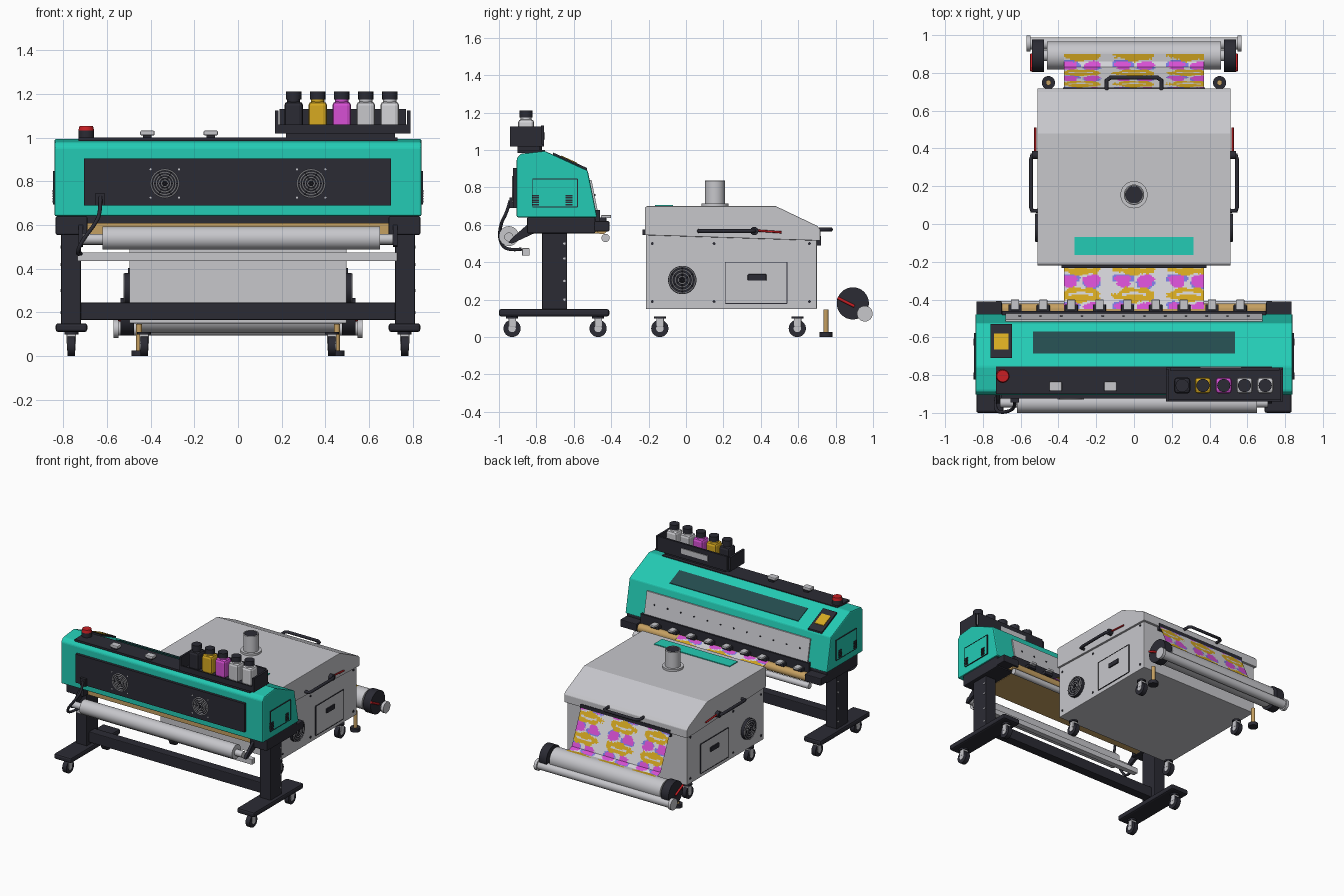
import bpy, bmesh, math, random
from mathutils import Vector, Matrix

random.seed(4)
if "Cube" in bpy.data.objects:
    bpy.data.objects.remove(bpy.data.objects["Cube"])


def material(name, rgb):
    m = bpy.data.materials.new(name)
    m.use_nodes = True
    m.diffuse_color = (*rgb, 1)
    m.node_tree.nodes["Principled BSDF"].inputs["Base Color"].default_value = (*rgb, 1)
    return m


TEAL = material("teal", (0.017, 0.60, 0.46))
GLASS = material("dark_teal", (0.017, 0.07, 0.076))
GREY = material("light_grey", (0.57, 0.57, 0.60))
BLACK = material("charcoal", (0.024, 0.024, 0.034))
TAN = material("tan", (0.56, 0.35, 0.12))
YELLOW = material("yellow", (0.68, 0.40, 0.015))
PINK = material("magenta", (0.68, 0.08, 0.66))
BLUE = material("blue", (0.2, 0.2, 0.75))
RED = material("red", (0.58, 0.013, 0.017))
WHITE = material("film_white", (0.66, 0.66, 0.69))
AXES = {"x": Matrix.Rotation(math.pi / 2, 4, "Y"),
        "y": Matrix.Rotation(math.pi / 2, 4, "X"), "z": Matrix()}


def finish(name, bm, mat, bevel=0, smooth=False):
    me = bpy.data.meshes.new(name)
    bmesh.ops.recalc_face_normals(bm, faces=bm.faces)
    bm.to_mesh(me)
    bm.free()
    me.materials.append(mat)
    if smooth:
        for p in me.polygons:
            p.use_smooth = len(p.vertices) == 4
    ob = bpy.data.objects.new(name, me)
    bpy.context.collection.objects.link(ob)
    if bevel:
        mod = ob.modifiers.new("bevel", "BEVEL")
        mod.width, mod.segments = bevel, 2
    return ob


def box(name, x, y, z, mat, bevel=0):
    """Box from (low, high) ranges on each axis."""
    bm = bmesh.new()
    bmesh.ops.create_cube(bm, size=1)
    for v in bm.verts:
        v.co = [sum(r) / 2 + c * (r[1] - r[0]) for r, c in zip((x, y, z), v.co)]
    return finish(name, bm, mat, bevel)


def cyl(name, axis, at, r, length, mat, r2=None, sides=32):
    bm = bmesh.new()
    bmesh.ops.create_cone(bm, cap_ends=True, segments=sides, radius1=r, radius2=r if r2 is None else r2,
                          depth=length, matrix=Matrix.Translation(at) @ AXES[axis])
    return finish(name, bm, mat, smooth=True)


def profile(name, pts, x0, x1, mat, bevel=0):
    """Side outline of (y, z) points extruded along x."""
    bm = bmesh.new()
    f = bm.faces.new([bm.verts.new((x0, y, z)) for y, z in pts])
    ext = bmesh.ops.extrude_face_region(bm, geom=[f])
    bmesh.ops.translate(bm, vec=(x1 - x0, 0, 0),
                        verts=[v for v in ext["geom"] if isinstance(v, bmesh.types.BMVert)])
    return finish(name, bm, mat, bevel)


def tube(name, pts, r, mat, curved=False):
    cu = bpy.data.curves.new(name, "CURVE")
    cu.dimensions, cu.bevel_depth, cu.bevel_resolution, cu.use_fill_caps = "3D", r, 3, True
    sp = cu.splines.new("NURBS" if curved else "POLY")
    sp.points.add(len(pts) - 1)
    for p, co in zip(sp.points, pts):
        p.co = (*co, 1)
    if curved:
        sp.use_endpoint_u, sp.order_u = True, 3
    cu.materials.append(mat)
    ob = bpy.data.objects.new(name, cu)
    bpy.context.collection.objects.link(ob)


def ring(name, axis, at, r, mat, minor=0.003):
    n = 32
    turn = Matrix.Translation(at) @ AXES[axis]
    tube(name, [turn @ Vector((r * math.cos(i * math.tau / n), r * math.sin(i * math.tau / n), 0))
                for i in range(n + 1)], minor, mat)


def fan(name, axis, at, radii):
    for r in radii:
        ring(name + "_ring", axis, at, r, GREY)
    for i in range(3):
        a = i * math.pi / 3
        d = AXES[axis] @ Vector((math.cos(a), math.sin(a), 0)) * max(radii)
        tube(name + "_spoke", [Vector(at) - d, Vector(at) + d], 0.003, BLACK)


def outline(name, x, y, z, mat=BLACK, t=0.004):
    """Thin rectangular frame on a side wall."""
    for a in y:
        box(name + "_upright", x, (a - t / 2, a + t / 2), z, mat)
    for a in z:
        box(name + "_rail", x, y, (a - t / 2, a + t / 2), mat)


def caster(x, y):
    cyl("caster_wheel", "x", (x, y, 0.046), 0.046, 0.034, BLACK)
    cyl("caster_hub", "x", (x, y, 0.046), 0.02, 0.04, GREY)
    box("caster_fork", (x - 0.022, x + 0.022), (y - 0.018, y + 0.022), (0.055, 0.105), GREY, 0.005)
    cyl("caster_swivel", "z", (x, y, 0.105), 0.032, 0.012, BLACK)


def side(s, a, b):
    return tuple(sorted((s * a, s * b)))


# Printer housing
profile("printer_housing", [(-.905, .64), (-.905, .955), (-.885, .98), (-.755, .995),
                            (-.525, .89), (-.475, .64)], -.84, .84, TEAL, .008)
box("top_strip", (-.73, .73), (-.9, -.755), (.985, 1.0), BLACK)
box("front_panel", (-.705, .70), (-.925, -.9), (.69, .905), BLACK)
for x in (-.335, .335):
    fan("front_fan", "y", (x, -.926, .79), (.015, .027, .039, .051, .063))
    for dx in (-.065, .065):
        for dz in (-.065, .065):
            cyl("fan_screw", "y", (x + dx, -.926, .79 + dz), .005, .006, GREY, sides=8)


def slope_plate(name, x0, x1, y0, y1, h, mat):
    top = lambda y: .995 - .4565 * (y + .755)
    profile(name, [(y0, top(y0)), (y1, top(y1)), (y1, top(y1) + h), (y0, top(y0) + h)], x0, x1, mat)


slope_plate("window", -.535, .535, -.685, -.57, .004, GLASS)
slope_plate("display_frame", -.76, -.645, -.71, -.53, .012, BLACK)
slope_plate("display_screen", -.74, -.665, -.665, -.58, .016, YELLOW)
cyl("button_base", "z", (-.695, -.805, 1.015), .036, .035, BLACK)
cyl("stop_button", "z", (-.695, -.805, 1.043), .036, .022, RED, .031)
for x in (-.415, -.125):
    box("lid_latch", (x - .033, x + .033), (-.885, -.835), (1.01, 1.032), GREY, .006)
    box("latch_foot", (x - .02, x + .02), (-.88, -.83), (.995, 1.012), BLACK)
for s in (-1, 1):
    box("side_hatch", side(s, .83, .845), (-.82, -.58), (.695, .845), TEAL)
    outline("side_hatch_edge", side(s, .84, .847), (-.82, -.58), (.695, .845))
    for y in (-.805, -.625):
        for i in range(5):
            z = .708 + i * .012
            box("side_vent", side(s, .84, .849), (y - .018, y + .018), (z - .004, z + .004), BLACK)

# Feed side of the printer
back = lambda z, d: (-.525 + (.89 - z) * .2 + d, z)
profile("feed_plate", [back(.68, 0), back(.84, 0), back(.84, .01), back(.68, .01)], -.68, .68, GREY)
for i in range(12):
    cyl("plate_screw", "y", (-.605 + i * .11, back(.76, .01)[0], .76), .006, .008, BLACK, sides=8)
box("feed_bar", (-.70, .70), (-.50, -.46), (.60, .68), BLACK)
cyl("platen", "x", (.015, -.45, .58), .03, 1.45, TAN)
box("platen_bed", (-.69, .69), (-.80, -.45), (.555, .61), TAN)
cyl("rear_tension_bar", "x", (0, -.43, .53), .022, 1.46, GREY)
for i in range(9):
    x = -.63 + i * .149
    box("clamp_lever", (x - .035, x + .035), (-.48, -.425), (.615, .64), BLACK, .006)
    box("clamp_tip", (x - .022, x + .022), (-.455, -.40), (.636, .652), GREY, .004)

# Stand
for s in (-1, 1):
    box("stand_bracket", side(s, .69, .835), (-.85, -.485), (.555, .64), BLACK, .006)
    box("bracket_nose", side(s, .70, .835), (-.49, -.41), (.565, .62), BLACK, .005)
    box("stand_column", side(s, .72, .81), (-.77, -.635), (.14, .56), BLACK, .005)
    box("stand_foot", side(s, .69, .835), (-1.0, -.41), (.11, .15), BLACK, .012)
    for y in (-.93, -.47):
        caster(s * .763, y)
    for z in (.2, .3, .42, .5):
        cyl("column_bolt", "x", (s * .81, -.65, z), .007, .006, GREY, sides=8)
box("stand_crossbar", (-.73, .73), (-.74, -.67), (.165, .245), BLACK, .005)

# Front supply roll, bar and cable
cyl("supply_roll", "x", (.015, -.947, .54), .053, 1.27, GREY)
cyl("supply_core", "x", (0, -.947, .535), .024, 1.42, GREY)
for s in (-1, 1):
    profile("roll_arm", [(-.85, .60), (-.93, .53), (-.95, .505), (-.93, .50), (-.80, .56)],
            s * .71, s * .73, BLACK)
box("square_bar", (-.735, .73), (-.876, -.836), (.435, .475), GREY, .003)
box("cable_plug", (-.655, -.61), (-.945, -.92), (.69, .745), BLACK)
tube("power_cable", [(-.63, -.94, .73), (-.63, -.96, .66), (-.65, -.99, .61), (-.72, -1.0, .52),
                     (-.74, -.96, .46), (-.72, -.88, .47)], .009, BLACK, True)

# Ink tray and bottles
box("tray_floor", (.17, .79), (-.94, -.76), (1.02, 1.03), BLACK)
box("tray_front", (.17, .79), (-.94, -.93), (1.02, 1.06), BLACK)
box("tray_back", (.19, .77), (-.775, -.76), (1.02, 1.13), BLACK)
for x in (.17, .775):
    box("tray_end", (x, x + .015), (-.94, -.77), (1.02, 1.125), BLACK)
box("tray_label", (.35, .57), (-.76, -.755), (1.055, 1.095), GREY)
box("tray_support", (.22, .72), (-.90, -.78), (.995, 1.022), BLACK)
for i, m in enumerate((BLACK, YELLOW, PINK, GREY, WHITE)):
    x = .255 + i * .11
    box("ink_bottle", (x - .043, x + .043), (-.898, -.812), (1.03, 1.165), m, .018)
    cyl("bottle_neck", "z", (x, -.855, 1.17), .03, .02, m)
    cyl("bottle_cap", "z", (x, -.855, 1.193), .035, .036, BLACK, sides=16)

# Dryer
box("dryer_base", (-.497, .497), (-.215, .70), (.15, .55), GREY, .004)
profile("dryer_lid", [(-.22, .545), (-.22, .69), (-.21, .70), (.48, .70), (.70, .595), (.718, .575),
                      (.718, .515)], -.512, .512, GREY, .004)
box("lid_panel", (-.315, .315), (-.165, -.07), (.70, .706), TEAL)
cyl("chimney_flange", "z", (0, .155, .707), .072, .016, GREY)
cyl("chimney", "z", (0, .155, .77), .053, .13, GREY)
cyl("chimney_opening", "z", (0, .155, .835), .045, .003, BLACK)
ring("chimney_rim", "z", (0, .155, .834), .05, GREY, .004)
box("entry_slot", (-.385, .385), (-.232, -.21), (.545, .575), BLACK)
box("exit_slot", (-.375, .375), (.69, .722), (.49, .54), BLACK)
tube("rear_handle", [(-.145, .71, .575), (-.145, .76, .575), (-.125, .775, .575), (.125, .775, .575),
                     (.145, .76, .575), (.145, .71, .575)], .011, BLACK)
for s in (-1, 1):
    tube("side_handle", [(s * .51, .07, .567), (s * .54, .07, .567), (s * .545, .09, .567),
                         (s * .545, .34, .567), (s * .54, .365, .567), (s * .51, .365, .567)], .011, BLACK)
    cyl("lid_pivot", "x", (s * .525, .365, .567), .022, .03, BLACK)
    tube("lid_prop", [(s * .523, .37, .57), (s * .523, .51, .56)], .006, RED)
    cyl("dryer_fan_plate", "x", (s * .508, -.02, .305), .076, .025, BLACK)
    fan("dryer_fan", "x", (s * .521, -.02, .305), (.02, .037, .054, .07))
    box("dryer_door", side(s, .49, .501), (.21, .54), (.18, .40), GREY)
    outline("door_edge", side(s, .49, .503), (.21, .54), (.18, .40))
    box("door_handle", side(s, .49, .51), (.33, .43), (.302, .336), BLACK, .004)
    for y in (-.18, .15, .66):
        for z in (.19, .50):
            cyl("dryer_screw", "x", (s * .498, y, z), .008, .008, BLACK, sides=8)
    for y in (-.14, .595):
        caster(s * .43, y)
    # Levelling posts and take-up roll ends
    cyl("post", "z", (s * .453, .748, .085), .014, .125, TAN)
    cyl("post_foot", "z", (s * .453, .748, .013), .035, .026, BLACK)
    cyl("take_up_flange", "x", (s * .508, .892, .18), .086, .062, BLACK)
    tube("flange_lever", [(s * .542, .81, .21), (s * .542, .90, .165)], .008, RED)
    cyl("lower_bar_cap", "x", (s * .558, .956, .125), .042, .022, GREY)
cyl("take_up_roll", "x", (0, .892, .18), .075, .92, GREY)
cyl("take_up_core", "x", (0, .892, .18), .03, 1.02, GREY)
cyl("lower_bar", "x", (0, .956, .125), .032, 1.12, GREY)


# Printed film: fine strips coloured by a repeating blob pattern
def ink(x, t):
    u = ((x + .145) % .285) / .285 * 2 - 1
    v = (t / .15) % 1 * 2 - 1
    wave = .12 * math.sin(9 * u + 2 * v) + random.uniform(-.06, .06)
    blob = math.hypot(u / .75, v / .55) + wave
    if blob < 1:
        return 0 if abs(v - .1 + .5 * u * u) < .09 and abs(u) < .45 else 1
    lobe = math.hypot((abs(u) - .42) / .36, (abs(v) - .85) / .4) + wave
    if lobe < .8:
        return 2
    return 3 if lobe < 1.05 and u * v > 0 else 0


def film(name, path, step=.008):
    pts, pos = [], 0
    for a, b in zip(path, path[1:]):
        a, b = Vector(a), Vector(b)
        n = max(1, round((b - a).length / step))
        pts += [a.lerp(b, i / n) for i in range(n)]
    pts.append(Vector(path[-1]))
    cols = round(.74 / step)
    bm = bmesh.new()
    rows = [[bm.verts.new((-.37 + .74 * c / cols, p.x, p.y)) for c in range(cols + 1)] for p in pts]
    for r in range(len(rows) - 1):
        for c in range(cols):
            f = bm.faces.new((rows[r][c], rows[r][c + 1], rows[r + 1][c + 1], rows[r + 1][c]))
            f.material_index = ink(-.37 + .74 * c / cols, r * step)
    ob = finish(name, bm, WHITE)
    for m in (YELLOW, PINK, BLUE):
        ob.data.materials.append(m)


film("film_feed", [(-.45, .612), (-.42, .603), (-.22, .558)])
film("film_exit", [(.71, .54), (.83, .265), (.86, .252), (.90, .259)])
